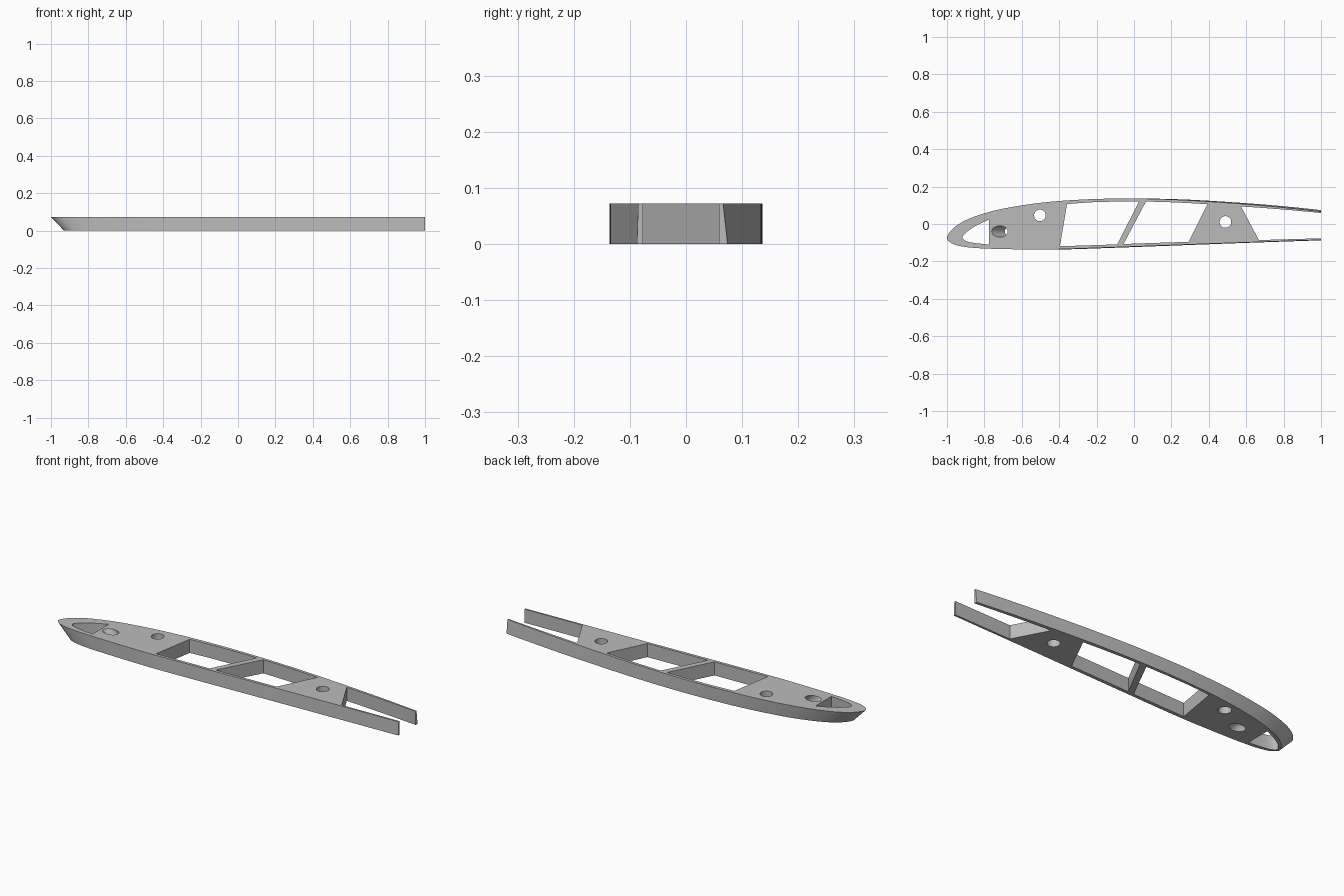
import bpy, bmesh, math

if "Cube" in bpy.data.objects:
    bpy.data.objects.remove(bpy.data.objects["Cube"])

H = 0.072      # rib thickness
SWEEP = 0.07   # how far the underside is swept backwards

grey = bpy.data.materials.new("light grey")
grey.diffuse_color = (0.5, 0.5, 0.5, 1)
grey.use_nodes = True
grey.node_tree.nodes["Principled BSDF"].inputs["Base Color"].default_value = grey.diffuse_color


def smooth_path(pts, n=6):
    """Catmull-Rom curve through the points."""
    p = [pts[0]] + pts + [pts[-1]]
    out = []
    for i in range(1, len(p) - 2):
        a, b, c, d = p[i - 1:i + 3]
        for k in range(n):
            t = k / n
            out.append(tuple(0.5 * (2 * b[j] + (c[j] - a[j]) * t
                       + (2 * a[j] - 5 * b[j] + 4 * c[j] - d[j]) * t * t
                       + (3 * b[j] - a[j] - 3 * c[j] + d[j]) * t ** 3) for j in (0, 1)))
    return out + [pts[-1]]


def prism(name, pts, z0, z1, sweep=0.0, trim=None):
    """Extruded outline, sheared in x so that the top (z = H) stays in place."""
    bm = bmesh.new()
    rings = [[bm.verts.new((x + sweep * (H - z) / H, y, z)) for x, y in pts] for z in (z0, z1)]
    n = len(pts)
    bm.faces.new(rings[0])
    bm.faces.new(rings[1])
    for i in range(n):
        j = (i + 1) % n
        bm.faces.new((rings[0][i], rings[0][j], rings[1][j], rings[1][i]))
    if trim is not None:
        bmesh.ops.bisect_plane(bm, geom=bm.verts[:] + bm.edges[:] + bm.faces[:],
                               plane_co=(trim, 0, 0), plane_no=(1, 0, 0), clear_outer=True)
        bmesh.ops.holes_fill(bm, edges=[e for e in bm.edges if e.is_boundary])
    bmesh.ops.recalc_face_normals(bm, faces=bm.faces[:])
    me = bpy.data.meshes.new(name)
    bm.to_mesh(me)
    bm.free()
    me.materials.append(grey)
    ob = bpy.data.objects.new(name, me)
    bpy.context.collection.objects.link(ob)
    return ob


def ellipse(cx, cy, rx, ry, n=32):
    return [(cx + rx * math.cos(2 * math.pi * i / n), cy + ry * math.sin(2 * math.pi * i / n))
            for i in range(n)]


# Aerofoil outline from the upper tail round the nose to the lower tail
outline = smooth_path([
    (1.1, 0.052), (1.0, 0.066), (0.8, 0.088), (0.6, 0.106), (0.4, 0.12), (0.2, 0.131),
    (0, 0.136), (-0.2, 0.134), (-0.4, 0.123), (-0.55, 0.107), (-0.7, 0.082), (-0.8, 0.057),
    (-0.9, 0.02), (-0.965, -0.022), (-1.0, -0.072), (-0.975, -0.103), (-0.92, -0.12),
    (-0.82, -0.13), (-0.65, -0.135), (-0.45, -0.136), (-0.2, -0.128), (0.1, -0.117),
    (0.5, -0.102), (1.0, -0.085), (1.1, -0.082)])
rib = prism("wing_rib", outline, 0, H, SWEEP, trim=1.0)

# Openings cut straight through, and one swept bore
nose = smooth_path([(-0.775, 0.024), (-0.85, -0.012), (-0.9, -0.048), (-0.917, -0.075),
                    (-0.88, -0.097), (-0.775, -0.11)], 4)
front_bay = [(-0.358, 0.107), (-0.23, 0.116), (-0.1, 0.12), (0.027, 0.12),
             (-0.09, -0.109), (-0.396, -0.119)]
middle_bay = [(0.064, 0.12), (0.18, 0.117), (0.29, 0.112), (0.392, 0.106),
              (0.292, -0.095), (-0.056, -0.107)]
tail_bay = [(0.572, 0.094), (0.7, 0.085), (0.85, 0.073), (1.0, 0.059), (1.1, 0.048),
            (1.1, -0.073), (1.0, -0.0765), (0.668, -0.086)]
openings = [
    ("nose_cutter", nose, 0),
    ("front_bay_cutter", front_bay, 0),
    ("middle_bay_cutter", middle_bay, 0),
    ("tail_bay_cutter", tail_bay, 0),
    ("front_hole_cutter", ellipse(-0.503, 0.046, 0.031, 0.031), 0),
    ("rear_hole_cutter", ellipse(0.489, 0.011, 0.031, 0.031), 0),
    ("swept_bore_cutter", ellipse(-0.718, -0.04, 0.043, 0.03), SWEEP)]

bpy.context.view_layer.objects.active = rib
for name, pts, sweep in openings:
    cutter = prism(name, pts, -0.05, H + 0.05, sweep)
    mod = rib.modifiers.new(name, 'BOOLEAN')
    mod.operation = 'DIFFERENCE'
    mod.solver = 'EXACT'
    mod.object = cutter
    bpy.ops.object.modifier_apply(modifier=mod.name)
    bpy.data.objects.remove(cutter)

rib.select_set(True)
bpy.ops.object.shade_smooth_by_angle(angle=math.radians(30))
